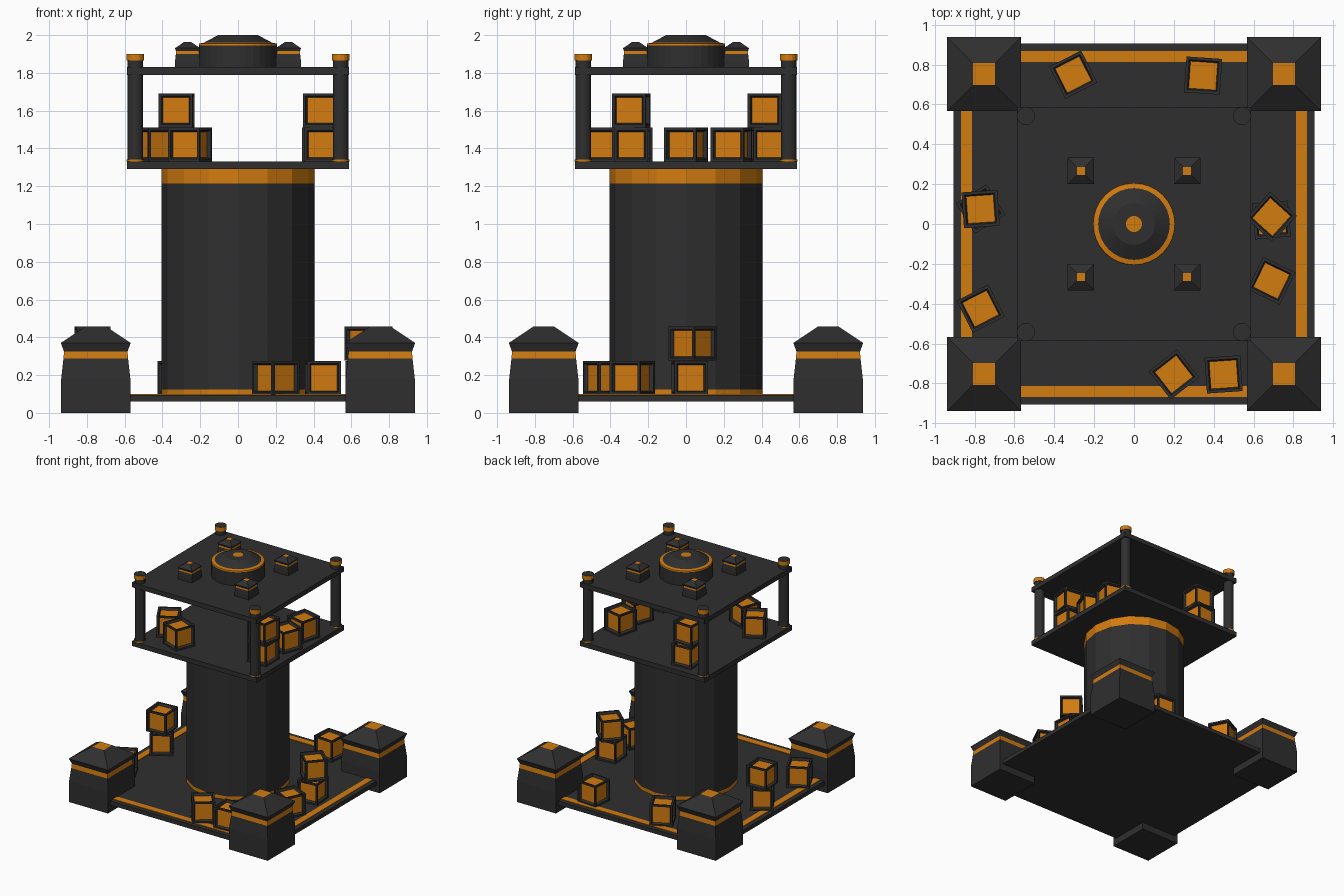
import bpy, bmesh, math
from mathutils import Matrix, Vector

if "Cube" in bpy.data.objects:
    bpy.data.objects.remove(bpy.data.objects["Cube"])


def material(name, rgb):
    m = bpy.data.materials.new(name)
    m.diffuse_color = (*rgb, 1)
    m.use_nodes = True
    m.node_tree.nodes["Principled BSDF"].inputs["Base Color"].default_value = m.diffuse_color
    return m


MATS = [material("charcoal", (0.028, 0.028, 0.028)),
        material("orange", (0.65, 0.20, 0.005))]
DARK, ORANGE = 0, 1


def finish(bm, name):
    bmesh.ops.recalc_face_normals(bm, faces=bm.faces)
    me = bpy.data.meshes.new(name)
    bm.to_mesh(me)
    bm.free()
    for m in MATS:
        me.materials.append(m)
    ob = bpy.data.objects.new(name, me)
    bpy.context.collection.objects.link(ob)
    return ob


def box(name, center, size, mat=DARK):
    bm = bmesh.new()
    bmesh.ops.create_cube(bm, size=1, matrix=Matrix.Translation(center) @ Matrix.Diagonal((*size, 1)))
    for f in bm.faces:
        f.material_index = mat
    return finish(bm, name)


def stack(name, profile, sides, colours, top=DARK, loc=(0, 0, 0), scale=1):
    """Rings of (radius, z) joined upward; colours lists the orange segments.
    With four sides the radius is the half width of a square."""
    bm = bmesh.new()
    phase = math.pi / 4 if sides == 4 else 0
    k = math.sqrt(2) if sides == 4 else 1
    rings = []
    for r, z in profile:
        ring = []
        for i in range(sides):
            a = phase + 2 * math.pi * i / sides
            p = Vector((r * k * math.cos(a), r * k * math.sin(a), z)) * scale
            ring.append(bm.verts.new(p + Vector(loc)))
        rings.append(ring)
    for s in range(len(rings) - 1):
        lo, hi = rings[s], rings[s + 1]
        for i in range(sides):
            j = (i + 1) % sides
            f = bm.faces.new((lo[i], lo[j], hi[j], hi[i]))
            f.material_index = ORANGE if s in colours else DARK
    bm.faces.new(rings[0][::-1])
    bm.faces.new(rings[-1]).material_index = top
    return finish(bm, name)


CRATE = 0.18


def crate(name, x, y, floor, angle):
    # cube whose six sides are framed, sloping in to an orange panel
    bm = bmesh.new()
    bmesh.ops.create_cube(bm, size=CRATE)
    sides = list(bm.faces)
    bmesh.ops.inset_individual(bm, faces=sides, thickness=0.021)
    bmesh.ops.inset_individual(bm, faces=sides, thickness=0.010, depth=-0.02)
    for f in sides:
        f.material_index = ORANGE
    ob = finish(bm, name)
    ob.location = (x, y, floor + CRATE / 2)
    ob.rotation_euler.z = math.radians(angle)


# base plate with orange border strips
box("base_plate", (0, 0, 0.0775), (1.81, 1.81, 0.035))
for s in (-1, 1):
    box("border_strip_x", (0, s * 0.842, 0.096), (1.2, 0.055, 0.006), ORANGE)
    box("border_strip_y", (s * 0.842, 0, 0.096), (0.055, 1.2, 0.006), ORANGE)

# corner towers and their small copies on the roof
TOWER = [(0.183, 0), (0.183, 0.18), (0.171, 0.288), (0.168, 0.325), (0.185, 0.37), (0.055, 0.457)]
for sx in (-1, 1):
    for sy in (-1, 1):
        stack("corner_tower", TOWER, 4, {2}, ORANGE, (sx * 0.753, sy * 0.753, 0))
        stack("roof_turret", TOWER, 4, {2}, ORANGE, (sx * 0.267, sy * 0.267, 1.797), 0.362)
        # posts with orange foot rings and collars
        stack("roof_post", [(0.046, 1.33), (0.046, 1.341), (0.041, 1.341), (0.041, 1.83),
                            (0.041, 1.865), (0.046, 1.865), (0.046, 1.9)],
              16, {0, 5}, DARK, (sx * 0.543, sy * 0.543, 0))

# main column
stack("column", [(0.405, 0.09), (0.405, 0.125), (0.405, 1.215), (0.405, 1.295)], 16, {0, 2})

# decks
box("upper_deck", (0, 0, 1.31), (1.176, 1.176, 0.04))
box("roof_deck", (0, 0, 1.81), (1.176, 1.176, 0.04))

# roof dome
stack("roof_dome", [(0.207, 1.82), (0.207, 1.945), (0.205, 1.955), (0.18, 1.96),
                    (0.105, 2.0), (0.04, 2.0)], 32, {1, 2}, ORANGE)

# crates on the base: x, y, level, angle
LOW = [(-0.305, 0.75, 0, 27), (0.347, 0.745, 0, -4), (-0.77, 0.075, 0, 32), (-0.77, 0.075, 1, 4),
       (-0.77, -0.425, 0, 27), (0.69, 0.02, 0, 5), (0.69, 0.035, 1, 48), (0.69, -0.285, 0, -26),
       (0.2, -0.755, 0, 38), (0.45, -0.755, 0, 4)]
# crates on the upper deck
HIGH = [(0.44, -0.29, 0, 0), (0.445, -0.29, 1, -8), (0.455, 0, 0, -21), (0.45, 0.24, 0, -14),
        (-0.255, -0.43, 0, -21), (-0.44, -0.3, 0, 30), (-0.32, 0.44, 0, 4), (-0.325, 0.42, 1, -3)]
for floor, group in ((0.095, LOW), (1.33, HIGH)):
    for x, y, level, angle in group:
        crate("crate", x, y, floor + level * (CRATE + 0.002), angle)
